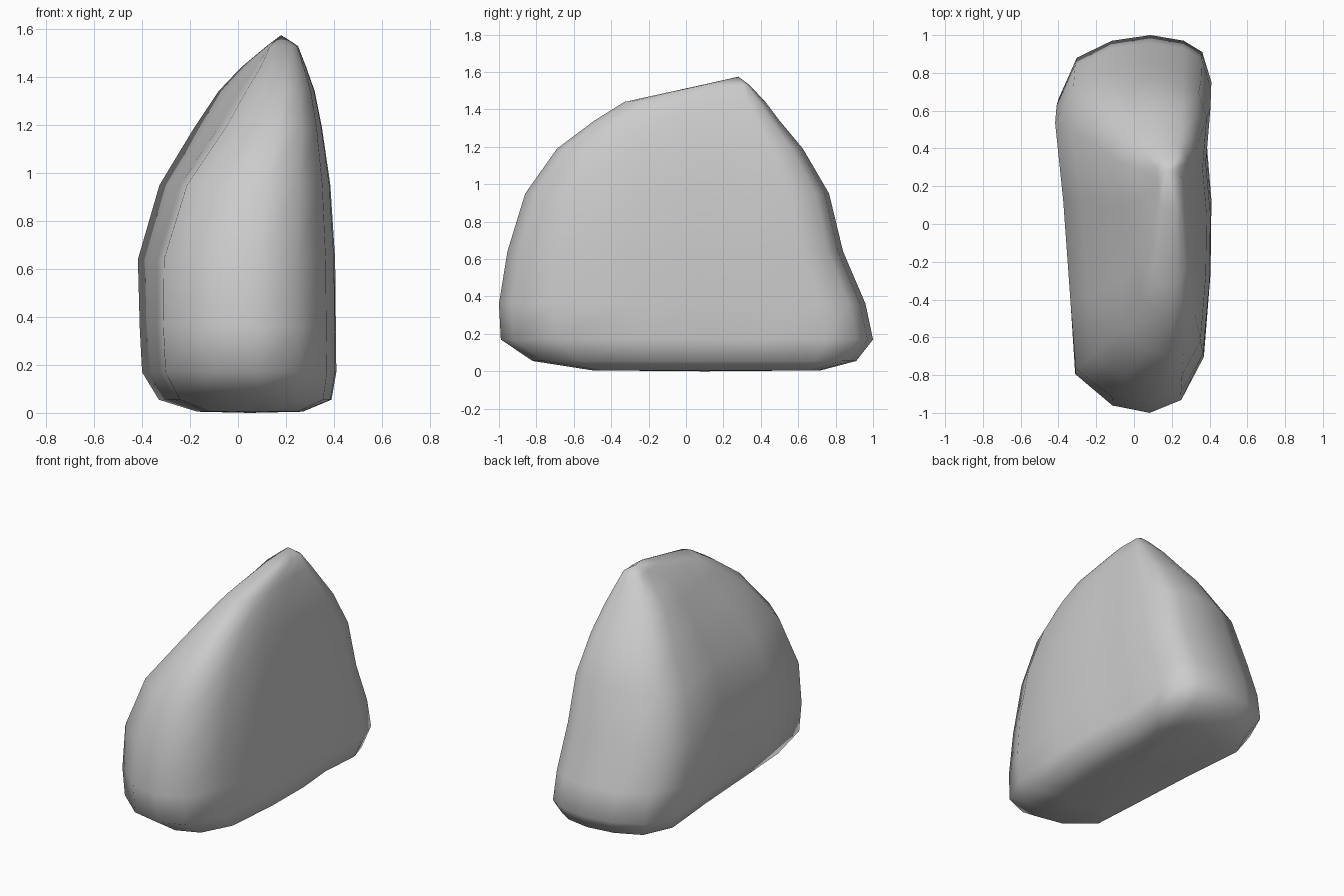
import bpy, bmesh

if "Cube" in bpy.data.objects:
    bpy.data.objects.remove(bpy.data.objects["Cube"])

# Plan outline of the boulder, counter-clockwise from the front tip
plan = [(.08, -1), (.25, -.93), (.37, -.70), (.405, -.27), (.41, .12), (.385, .42),
        (.41, .75), (.36, .91), (.26, .97), (.08, 1), (-.13, .97), (-.32, .88),
        (-.42, .66), (-.38, .2), (-.345, -.4), (-.32, -.79), (-.12, -.96)]

# Height, left x, right x, front y, back y, extra taper of the front left side
levels = [(.005, -.17, .27, -.50, .72, 0),
          (.055, -.33, .39, -.82, .91, 0),
          (.17, -.40, .41, -.99, 1.0, 0),
          (.36, -.41, .408, -1.0, .96, 0),
          (.64, -.42, .405, -.955, .84, .01),
          (.95, -.335, .385, -.86, .765, .03),
          (1.19, -.20, .35, -.69, .625, .07),
          (1.34, -.10, .32, -.49, .50, .07),
          (1.44, .00, .285, -.33, .425, .05),
          (1.53, .12, .25, .08, .34, 0)]

bm = bmesh.new()
rings = []
for z, xl, xr, yf, yb, taper in levels:
    ring = []
    for px, py in plan:
        u = (px + .42) / .83
        v = (py + 1) / 2
        x = xl + u * (xr - xl) + taper * (1 - u) * (1 - v) * 1.5
        ring.append(bm.verts.new((x, yf + v * (yb - yf), z)))
    rings.append(ring)

# Side walls
n = len(plan)
for a, b in zip(rings, rings[1:]):
    for i in range(n):
        j = (i + 1) % n
        bm.faces.new((a[i], a[j], b[j], b[i]))

# Peak and underside
peak = bm.verts.new((.18, .28, 1.575))
base = bm.verts.new((.05, .1, 0))
for i in range(n):
    j = (i + 1) % n
    bm.faces.new((rings[-1][i], rings[-1][j], peak))
    bm.faces.new((rings[0][j], rings[0][i], base))
bmesh.ops.recalc_face_normals(bm, faces=bm.faces)
for f in bm.faces:
    f.smooth = True

mesh = bpy.data.meshes.new("boulder")
bm.to_mesh(mesh)
bm.free()
boulder = bpy.data.objects.new("boulder", mesh)
bpy.context.collection.objects.link(boulder)
